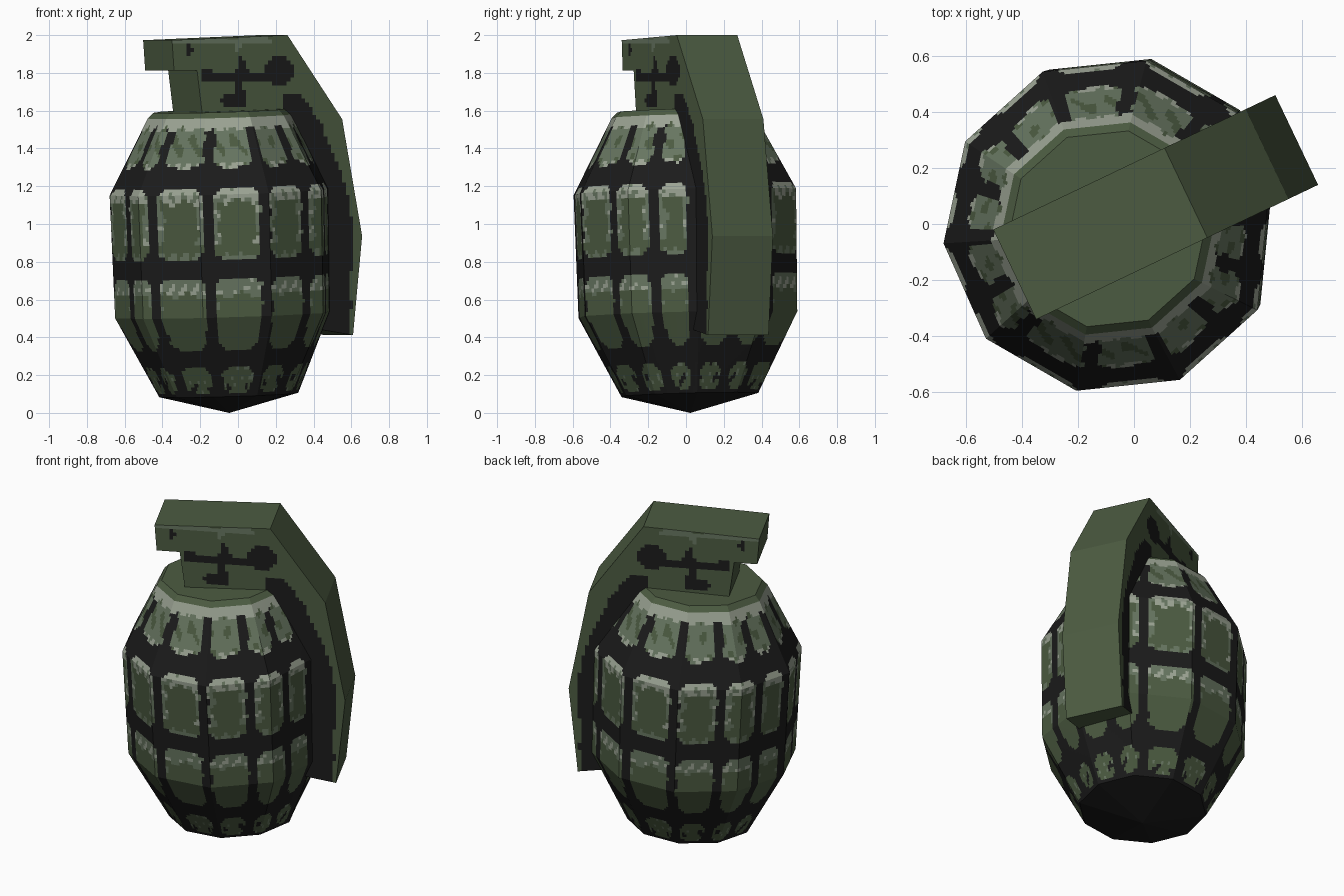
import bpy, bmesh, math
from mathutils import Vector

if "Cube" in bpy.data.objects:
    bpy.data.objects.remove(bpy.data.objects["Cube"])

# ---- flat colours
COLOURS = [("black_groove", (0.011, 0.011, 0.011)),
           ("olive_green", (0.072, 0.105, 0.053)),
           ("worn_green", (0.135, 0.18, 0.118)),
           ("pale_wear", (0.33, 0.37, 0.295))]
MATS = []
for name, c in COLOURS:
    m = bpy.data.materials.new(name)
    m.diffuse_color = (*c, 1)
    m.use_nodes = True
    m.node_tree.nodes["Principled BSDF"].inputs["Base Color"].default_value = m.diffuse_color
    MATS.append(m)
BLACK, GREEN, WORN, PALE = range(4)


def finish(bm, name):
    bmesh.ops.recalc_face_normals(bm, faces=bm.faces)
    me = bpy.data.meshes.new(name)
    bm.to_mesh(me)
    bm.free()
    for m in MATS:
        me.materials.append(m)
    ob = bpy.data.objects.new(name, me)
    bpy.context.collection.objects.link(ob)
    return ob


def blotch(a, b):
    """Smooth irregular value, about -1..1, for worn paint edges."""
    return (math.sin(a * 1.0 + 1.7 * math.sin(b * 0.7)) +
            math.sin(b * 1.3 + 1.3 * math.sin(a * 0.9 + 2))) / 2


# ---- body: ten-sided egg, finely cut so the painted blocks follow a rule
CX, CY = -0.07, 0.003
SIDES, CUTS = 10, 20
RINGS = [(0.0, 0.0), (0.095, 0.37), (0.52, 0.592), (1.17, 0.602),
         (1.57, 0.387), (1.6, 0.357), (1.6, 0.0)]
STEPS = [1, 24, 32, 24, 2, 1]
GROOVES = [4, 28, 50, 82, 112, 139, 163]          # repeats every half turn
ROWS = [(1.31, 1.60), (0.83, 1.20), (0.345, 0.725), (0.105, 0.25)]


def corner(k, r):
    a = math.radians(6 + 36 * k)
    if k % SIDES == 0 and r > 0.5:
        r *= 0.93                                  # flattened under the lever
    return Vector((r * math.cos(a), r * math.sin(a), 0))


def body_colour(p):
    z, r = p.z, math.hypot(p.x, p.y)
    if z > 1.572:
        return GREEN
    th = math.degrees(math.atan2(p.y, p.x)) % 180
    edges = [GROOVES[-1] - 180] + GROOVES + [GROOVES[0] + 180]
    a, b = next((a, b) for a, b in zip(edges, edges[1:]) if a <= th < b)
    n = blotch(th * 0.45, z * 38)
    fine = blotch(th * 0.9 + 4, z * 60)
    if z > 1.515 + 0.015 * n:                      # worn rim
        return PALE
    for i, (z0, z1) in enumerate(ROWS):
        if z0 < z < z1:
            break
    else:
        return BLACK
    half = 0.027 + (0.06 * max(0, 0.5 - z) if i == 2 else 0)
    du = math.radians(min(th - a, b - th)) * r - half - 0.005 * n
    dz = min(z - z0, z1 - z) - 0.004 * n
    if du < 0 or dz < 0 or du + dz < 0.035:
        return BLACK
    top = z1 - z
    if i == 0:
        if z < 1.34 and fine > 0:
            return PALE
        return GREEN if n > 0.35 else WORN
    if i == 1:
        if top < 0.075 + 0.02 * n:
            return PALE if fine < 0.45 else WORN
        if du < 0.03 + 0.012 * n and top < 0.3:
            return PALE if fine > 0.55 else WORN
        return WORN if z - z0 < 0.03 and fine > 0 else GREEN
    if i == 2:
        if top < 0.085 + 0.025 * n:
            return PALE if fine > 0.5 else WORN
        return WORN if du < 0.015 and top < 0.17 and n > 0 else GREEN
    if n > 0.75:
        return BLACK
    return WORN if fine > 0.75 else GREEN


bm = bmesh.new()
levels = []
for (z0, r0), (z1, r1), n in zip(RINGS, RINGS[1:], STEPS):
    levels += [(z0, r0, z1, r1, i / n) for i in range(n)]
levels.append((*RINGS[-2], *RINGS[-1], 1.0))
grid = []
for z0, r0, z1, r1, t in levels:
    row = []
    for k in range(SIDES):
        c0 = corner(k, r0).lerp(corner(k, r1), t)
        c1 = corner(k + 1, r0).lerp(corner(k + 1, r1), t)
        for j in range(CUTS):
            p = c0.lerp(c1, j / CUTS)
            row.append(bm.verts.new((p.x, p.y, z0 + (z1 - z0) * t)))
    grid.append(row)
for lo, hi in zip(grid, grid[1:]):
    for j in range(len(lo)):
        k = (j + 1) % len(lo)
        bm.faces.new((lo[j], lo[k], hi[k], hi[j]))
bmesh.ops.remove_doubles(bm, verts=bm.verts, dist=1e-5)
for f in bm.faces:
    f.material_index = body_colour(f.calc_center_median())
for v in bm.verts:                                 # whole body leans slightly
    x, y, z = v.co
    v.co = (x + CX - 0.03 * (z - 0.8), y + CY - 0.025 * (z - 0.8),
            z + 0.03 * x + 0.025 * y)
finish(bm, "grenade_body")

# ---- lever and neck: one extruded side profile (distance from axis, height)
PROFILE = [(-0.372, 1.973), (0.305, 2.0), (0.626, 1.555), (0.743, 0.937),
           (0.69, 0.412), (0.505, 0.44), (0.52, 0.9), (0.49, 1.2),
           (0.28, 1.5), (-0.19, 1.55), (-0.225, 1.812), (-0.36, 1.812)]
OUTER = PROFILE[1:5]
WIDTH = 0.355


def outer_s(z):
    for (s0, z0), (s1, z1) in zip(OUTER, OUTER[1:]):
        if z >= z1:
            return s0 + (s1 - s0) * (z0 - z) / (z0 - z1)
    return OUTER[-1][0]


def lever_side_colour(s, z):
    if z < 1.69:                                   # dark inner band
        inset = 0.045 + 0.1 * min(1, max(0, (z - 1.2) / 0.4))
        if z < 0.6:
            inset = 0.025
        if s > 0.27 and outer_s(z) - s > inset:
            return BLACK
    n = blotch(s * 30, z * 30)
    blob = ((s - 0.26) / 0.085) ** 2 + ((z - 1.81) / 0.075) ** 2 < 1
    bar = -0.2 < s < 0.22 and abs(z - 1.785 - 0.02 * n) < 0.02
    stem = abs(s - 0.03 - 0.02 * n) < 0.022 and 1.62 < z < 1.88
    wing = ((s + 0.03) / 0.055) ** 2 + ((z - 1.65) / 0.035) ** 2 < 1
    spot = (s + 0.27) ** 2 + (z - 1.92) ** 2 < 0.0006
    if blob or bar or stem or wing or spot:
        return BLACK
    if z > 1.955 and s < 0.22 and n > -0.3:
        return WORN
    return WORN if z > 1.88 and s < 0.1 and n > 0.6 else GREEN


bm = bmesh.new()
verts = [bm.verts.new((s, -WIDTH / 2, z)) for s, z in PROFILE]
face = bm.faces.new(verts)
ext = bmesh.ops.extrude_face_region(bm, geom=[face])
for v in ext["geom"]:
    if isinstance(v, bmesh.types.BMVert):
        v.co.y = WIDTH / 2


def slice_up(axis, start, stop, step):
    d = start
    while d < stop:
        co, no = Vector((0, 0, 0)), Vector((0, 0, 0))
        co[axis], no[axis] = d, 1
        bmesh.ops.bisect_plane(bm, geom=bm.verts[:] + bm.edges[:] + bm.faces[:],
                               plane_co=co, plane_no=no, dist=1e-5)
        d += step


slice_up(2, 0.461, 1.99, 0.0223)
slice_up(0, -0.351, 0.74, 0.0217)
bm.normal_update()
for f in bm.faces:
    c = f.calc_center_median()
    side = abs(f.normal.y) > 0.9
    f.material_index = lever_side_colour(c.x, c.z) if side else GREEN
lever = finish(bm, "safety_lever")
lever.location = (-0.09, -0.02, 0)
lever.rotation_euler.z = math.radians(25.5)
